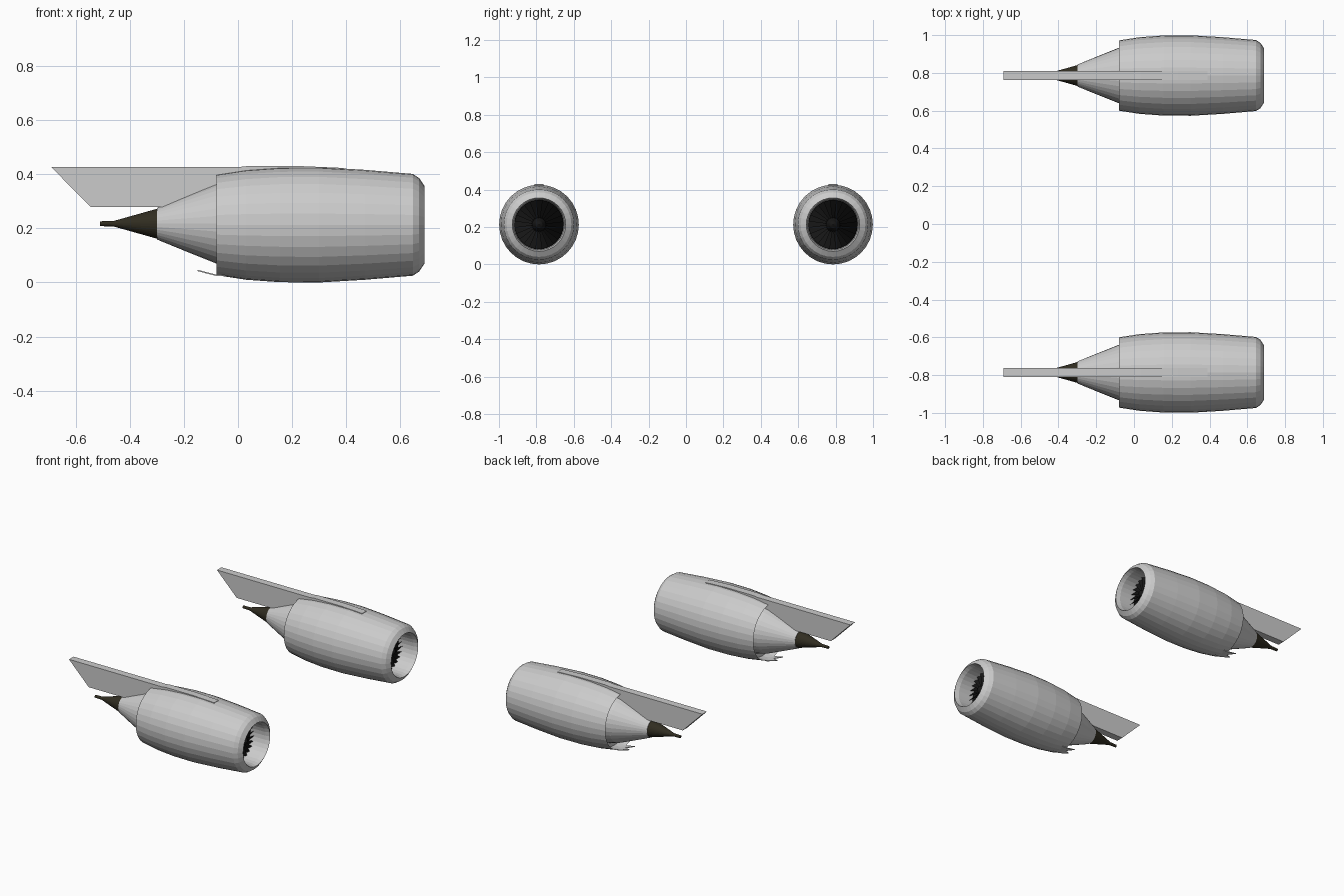
import bpy, bmesh
from math import sin, cos, pi

if "Cube" in bpy.data.objects:
    bpy.data.objects.remove(bpy.data.objects["Cube"])

ENGINE_Y = 0.786
AXIS_Z = 0.217
SIDES = 32


def material(name, rgb):
    m = bpy.data.materials.new(name)
    m.diffuse_color = (*rgb, 1)
    m.use_nodes = True
    m.node_tree.nodes["Principled BSDF"].inputs["Base Color"].default_value = m.diffuse_color
    return m


dark = material("fan_black", (0.008, 0.008, 0.008))
burnt = material("burnt_metal", (0.03, 0.026, 0.015))


def finish(bm, name, mat=None):
    """Turn a bmesh into a matching pair of objects, left and right."""
    bmesh.ops.recalc_face_normals(bm, faces=bm.faces)
    me = bpy.data.meshes.new(name)
    bm.to_mesh(me)
    bm.free()
    if mat:
        me.materials.append(mat)
    for label, side in (("left", 1), ("right", -1)):
        ob = bpy.data.objects.new(f"{name}_{label}", me)
        ob.location = (0, side * ENGINE_Y, 0)
        bpy.context.collection.objects.link(ob)


def lathe(name, profile, mat=None, z=AXIS_Z):
    """Revolve (x, radius) points about the engine axis."""
    bm = bmesh.new()
    rings = []
    for x, r in profile:
        if r == 0:
            rings.append([bm.verts.new((x, 0, z))] * SIDES)
        else:
            rings.append([bm.verts.new((x, r * cos(2 * pi * i / SIDES), z + r * sin(2 * pi * i / SIDES)))
                          for i in range(SIDES)])
    for a, b in zip(rings, rings[1:]):
        for i in range(SIDES):
            j = (i + 1) % SIDES
            bm.faces.new(list(dict.fromkeys((a[i], a[j], b[j], b[i]))))
    finish(bm, name, mat)


def extrude(name, points, offset):
    """Extrude a flat or gently bent outline by an offset."""
    bm = bmesh.new()
    face = bm.faces.new([bm.verts.new(p) for p in points])
    new = bmesh.ops.extrude_face_region(bm, geom=[face], use_keep_orig=True)["geom"]
    bmesh.ops.translate(bm, vec=offset, verts=[v for v in new if isinstance(v, bmesh.types.BMVert)])
    bmesh.ops.triangulate(bm, faces=[f for f in bm.faces if len(f.verts) > 4])
    finish(bm, name)


# Cowling: rear duct, outer skin, rounded lip and intake wall
lathe("nacelle", [(-0.02, 0.14), (-0.02, 0.182), (-0.08, 0.186), (0.03, 0.203), (0.155, 0.212),
                  (0.30, 0.213), (0.47, 0.203), (0.646, 0.188), (0.669, 0.173),
                  (0.689, 0.143), (0.66, 0.135), (0.55, 0.132)])

# Core exhaust cone and plug
lathe("core_cowl", [(-0.02, 0.16), (-0.08, 0.147), (-0.20, 0.099), (-0.30, 0.058), (-0.30, 0)], z=0.221)
lathe("exhaust_plug", [(-0.29, 0.0), (-0.30, 0.055), (-0.46, 0.010), (-0.51, 0.009), (-0.51, 0)], burnt, 0.221)

# Fan backing disc and spinner
lathe("fan_disc", [(0.55, 0.132), (0.55, 0.04), (0.58, 0.034), (0.61, 0.018), (0.62, 0)], dark)

# Twisted fan blades
bm = bmesh.new()
BLADES = 24
for k in range(BLADES):
    a = 2 * pi * k / BLADES
    half = pi / BLADES
    corners = [(0.552, 0.035, a - half), (0.552, 0.131, a - half),
               (0.582, 0.131, a + half), (0.582, 0.035, a + half)]
    bm.faces.new([bm.verts.new((x, r * cos(t), AXIS_Z + r * sin(t))) for x, r, t in corners])
finish(bm, "fan_blades", dark)

# Pylon: long swept plate sunk in the cowling top
W = 0.024
pylon = [(-0.69, 0.43), (-0.543, 0.282), (0.05, 0.282), (0.39, 0.41),
         (0.39, 0.427), (0.23, 0.434), (0.035, 0.434), (0.0, 0.43)]
extrude("pylon", [(x, -W, z) for x, z in pylon], (0, 2 * W, 0))

# Forked fairing under the cowling's rear edge
fork = [(-0.02, -0.04, 0.028), (-0.08, -0.04, 0.028), (-0.15, -0.03, 0.046), (-0.10, 0, 0.033),
        (-0.15, 0.03, 0.046), (-0.08, 0.04, 0.028), (-0.02, 0.04, 0.028)]
extrude("rear_fairing", fork, (0, 0, 0.005))

# Rest the lowest point on the ground
low = min((o.matrix_basis @ v.co).z for o in bpy.data.objects for v in o.data.vertices)
for o in bpy.data.objects:
    o.location.z -= low
